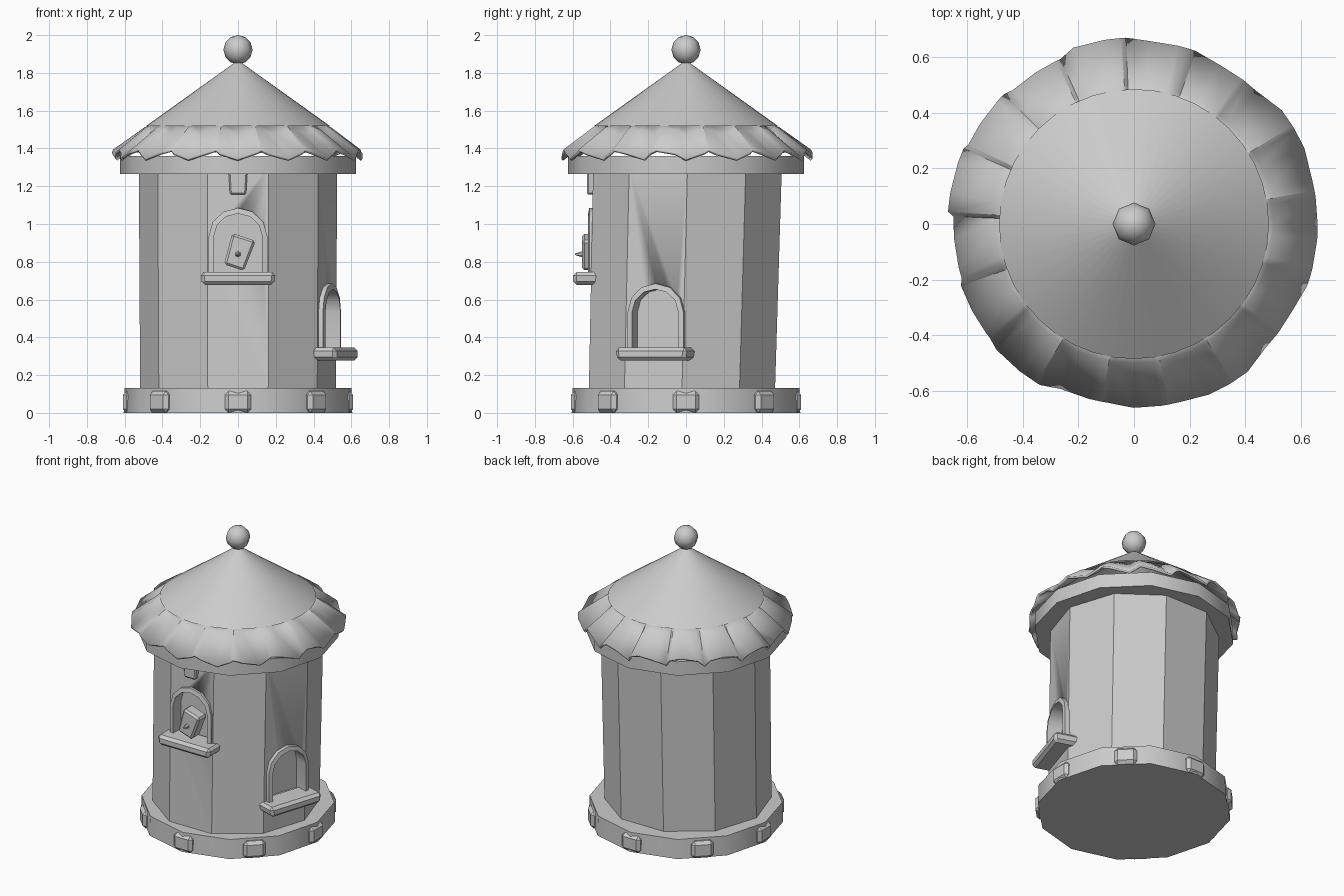
import bpy, bmesh, math
from mathutils import Matrix, Vector

if "Cube" in bpy.data.objects:
    bpy.data.objects.remove(bpy.data.objects["Cube"])

def finish(name, bm, angle=40, mat=None):
    if mat:
        bm.transform(mat)
    bmesh.ops.recalc_face_normals(bm, faces=bm.faces)
    me = bpy.data.meshes.new(name)
    bm.to_mesh(me)
    bm.free()
    ob = bpy.data.objects.new(name, me)
    bpy.context.collection.objects.link(ob)
    bpy.ops.object.select_all(action='DESELECT')
    ob.select_set(True)
    bpy.context.view_layer.objects.active = ob
    bpy.ops.object.shade_smooth_by_angle(angle=math.radians(angle))
    return ob

def drum(name, profile, n, turn=0, angle=40):
    """Stack of n-sided rings from (radius, z, y shift), capped at both ends."""
    bm = bmesh.new()
    rings = [[bm.verts.new((r * math.cos(turn + 2 * math.pi * i / n),
                            r * math.sin(turn + 2 * math.pi * i / n) + dy, z))
              for i in range(n)] for r, z, dy in profile]
    for a, b in zip(rings, rings[1:]):
        for i in range(n):
            j = (i + 1) % n
            bm.faces.new((a[i], a[j], b[j], b[i]))
    bm.faces.new(rings[0])
    bm.faces.new(rings[-1])
    return finish(name, bm, angle)

def box(name, size, loc, mat=None, bevel=0.0, taper=1.0, tilt=0.0):
    bm = bmesh.new()
    bmesh.ops.create_cube(bm, size=1)
    for v in bm.verts:
        k = taper if v.co.z < 0 else 1
        v.co = Vector((v.co.x * size[0] * k, v.co.y * size[1], v.co.z * size[2]))
    if bevel:
        bmesh.ops.bevel(bm, geom=bm.edges[:], offset=bevel, segments=1, affect='EDGES')
    bm.transform(Matrix.Translation(loc) @ Matrix.Rotation(tilt, 4, 'Y'))
    return finish(name, bm, 30, mat)

def arch(w, h, straight, z0, n=6):
    pts = [(w, z0)]
    for i in range(n + 1):
        t = math.pi * i / n
        pts.append((w * math.cos(t), z0 + straight + (h - straight) * math.sin(t)))
    return pts + [(-w, z0)]

# Slightly leaning walls, base and eave ring
walls = drum("walls", [(0.518, 0.1, -0.022), (0.525, 1.3, 0.008)], 10, 0, 35)
drum("base", [(0.605, 0, 0), (0.6, 0.132, 0)], 12)
drum("eave_ring", [(0.625, 1.265, 0), (0.625, 1.36, 0)], 12)

# Stone blocks round the base
for i in range(8):
    box(f"base_block_{i}", (0.14, 0.1, 0.115), (0, -0.56, 0.0575),
        Matrix.Rotation(i * math.pi / 4, 4, 'Z'), 0.02)

# Roof cone
bm = bmesh.new()
bmesh.ops.create_cone(bm, cap_ends=False, segments=40, radius1=0.485, radius2=0.003,
                      depth=0.345, matrix=Matrix.Translation((0, 0, 1.6925)))
finish("roof_cone", bm)

# Folded skirt under the cone: angular ridges and valleys running down the slope
bm = bmesh.new()
waves = 16
fold = (-0.022, 0.012, 0.026, 0.008)
n = waves * len(fold)
rings = []
for r0, z0, k in ((0.455, 1.53, 0), (0.5, 1.492, 0.8), (0.66, 1.368, 1.0)):
    ring = []
    for i in range(n):
        a = 2 * math.pi * (i + 0.5 * math.sin(1.7 * i)) / n
        r = r0 + (0.012 * math.sin(2.1 * (i // 4)) if k == 1 else 0)
        ring.append(bm.verts.new((r * math.cos(a), r * math.sin(a), z0 + k * fold[i % 4])))
    rings.append(ring)
for a, b in zip(rings, rings[1:]):
    for i in range(n):
        j = (i + 1) % n
        bm.faces.new((a[i], b[i], b[j], a[j]))
skirt = finish("roof_skirt", bm, 28)
sol = skirt.modifiers.new("thickness", 'SOLIDIFY')
sol.thickness = 0.015

# Ball on top
bm = bmesh.new()
bmesh.ops.create_uvsphere(bm, u_segments=8, v_segments=6, radius=0.077,
                          matrix=Matrix.Translation((0, 0, 1.923)))
finish("roof_ball", bm, 50)

# Arched openings with frame and perch sill
def window(tag, z0, turn, out):
    mat = Matrix.Rotation(turn, 4, 'Z')
    # recess cut into the wall
    bm = bmesh.new()
    f = bm.faces.new([bm.verts.new((x, -0.7, z)) for x, z in arch(0.13, 0.325, 0.2, z0)])
    ext = bmesh.ops.extrude_face_region(bm, geom=[f])
    bmesh.ops.translate(bm, vec=(0, 0.27, 0),
                        verts=[v for v in ext["geom"] if isinstance(v, bmesh.types.BMVert)])
    cutter = finish(tag + "_cutter", bm, 30, mat)
    mod = walls.modifiers.new(tag, 'BOOLEAN')
    mod.object, mod.operation, mod.solver = cutter, 'DIFFERENCE', 'EXACT'
    cutter.hide_render = True
    cutter.hide_viewport = True
    # frame
    bm = bmesh.new()
    outer, inner = arch(0.155, 0.35, 0.2, z0), arch(0.128, 0.32, 0.2, z0)
    loops = [[bm.verts.new((x, y, z)) for x, z in pts]
             for pts, y in ((outer, -0.44), (outer, -out), (inner, -out - 0.006), (inner, -0.44))]
    for k in range(4):
        a, b = loops[k], loops[(k + 1) % 4]
        for i in range(len(a) - 1):
            bm.faces.new((a[i], a[i + 1], b[i + 1], b[i]))
    for e in (0, -1):
        bm.faces.new([l[e] for l in loops])
    finish(tag + "_frame", bm, 35, mat)
    box(tag + "_sill", (0.4, 0.17, 0.068), (0, -out, z0 - 0.024), mat, 0.018, 0.95)

window("front_window", 0.735, 0, 0.512)
window("side_window", 0.335, math.radians(72), 0.523)

# Bracket under the eave, above the front window
box("eave_bracket", (0.1, 0.06, 0.12), (0, -0.495, 1.215), None, 0.008, 0.85)

# Little bird in the front window
box("bird_body", (0.13, 0.09, 0.17), (0.005, -0.505, 0.85), None, 0.012, 0.85, math.radians(18))
bm = bmesh.new()
bmesh.ops.create_cone(bm, cap_ends=True, segments=6, radius1=0.018, radius2=0.004, depth=0.045,
                      matrix=Matrix.Translation((0, -0.565, 0.84)) @ Matrix.Rotation(math.pi / 2, 4, 'X'))
finish("bird_beak", bm)
